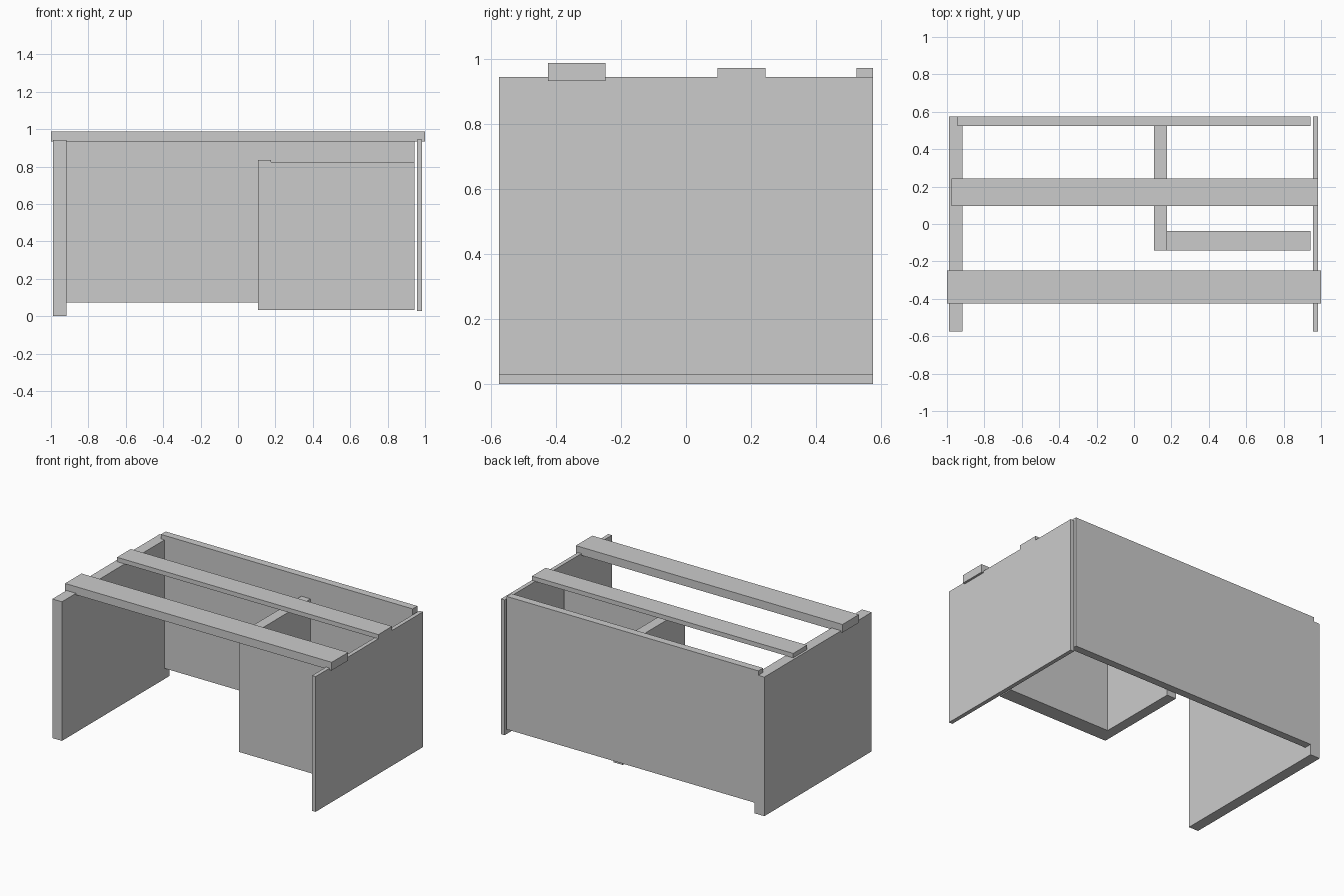
import bpy
import bmesh
from mathutils import Vector

if "Cube" in bpy.data.objects:
    bpy.data.objects.remove(bpy.data.objects["Cube"])


def board(name, x, y, z):
    """Rectangular board spanning the given (min, max) ranges."""
    lo, hi = Vector((x[0], y[0], z[0])), Vector((x[1], y[1], z[1]))
    bm = bmesh.new()
    bmesh.ops.create_cube(bm, size=1)
    bmesh.ops.scale(bm, vec=hi - lo, verts=bm.verts)
    mesh = bpy.data.meshes.new(name)
    bm.to_mesh(mesh)
    bm.free()
    obj = bpy.data.objects.new(name, mesh)
    obj.location = (lo + hi) / 2
    bpy.context.collection.objects.link(obj)
    return obj


DEPTH = (-0.575, 0.575)

# Side panels
board("left_side_panel", (-0.99, -0.918), DEPTH, (0.0, 0.943))
board("right_side_panel", (0.958, 0.985), DEPTH, (0.028, 0.945))

# Back panel, rising slightly above the sides
board("back_panel", (-0.945, 0.943), (0.524, 0.575), (0.072, 0.973))

# Inner compartment: divider and front
board("inner_divider", (0.108, 0.177), (-0.142, 0.524), (0.034, 0.836))
board("compartment_front", (0.177, 0.943), (-0.142, -0.038), (0.034, 0.825))

# Top planks resting on the side panels
board("front_top_plank", (-1.0, 1.0), (-0.424, -0.248), (0.933, 0.988))
board("middle_top_plank", (-0.975, 0.985), (0.097, 0.244), (0.943, 0.973))
